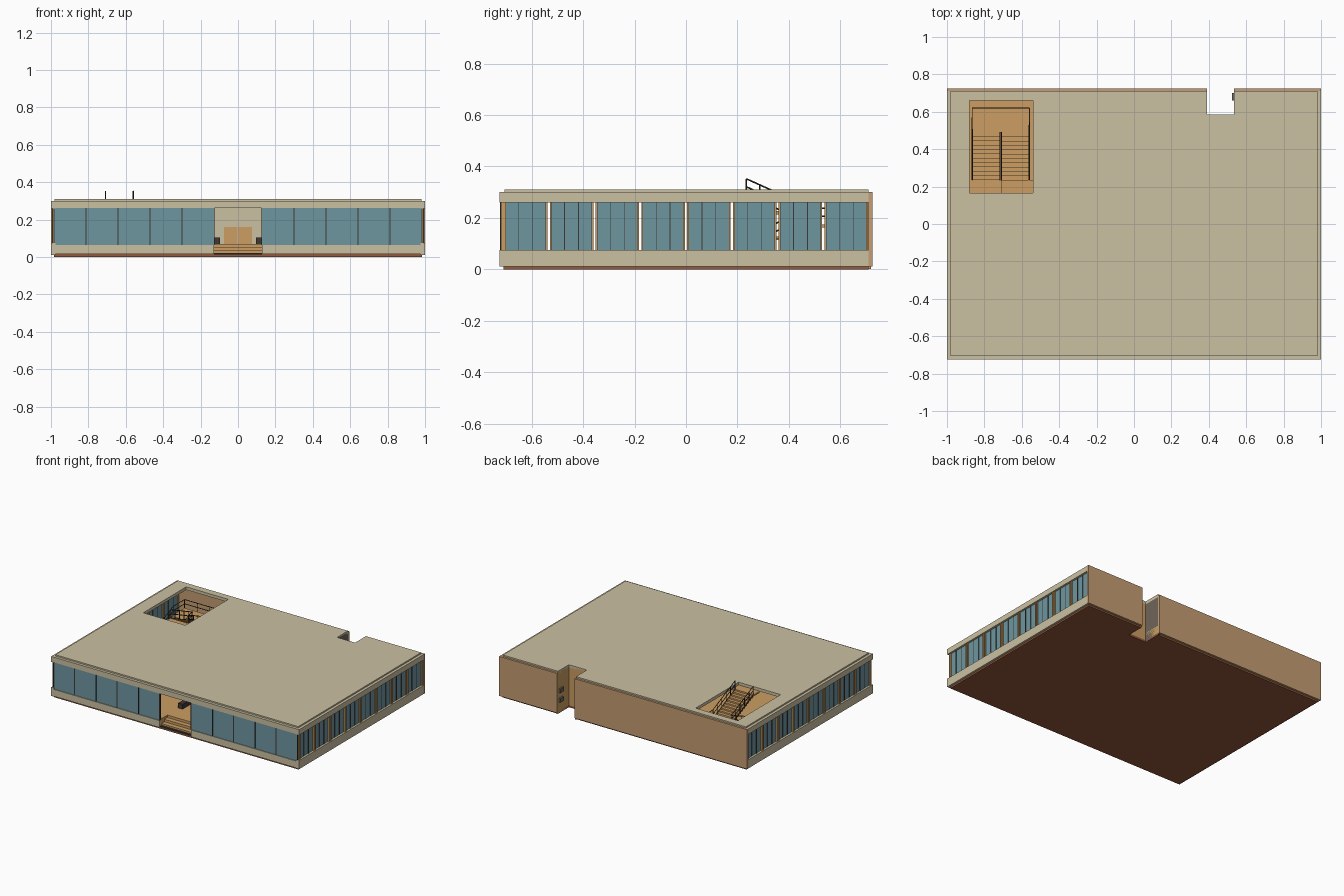
import bpy, bmesh
from mathutils import Vector

cube = bpy.data.objects.get("Cube")
if cube:
    bpy.data.objects.remove(cube)


def material(name, rgb):
    """Flat material from an sRGB triple, stored as linear."""
    col = [((c / 255 + 0.055) / 1.055) ** 2.4 for c in rgb] + [1]
    m = bpy.data.materials.new(name)
    m.use_nodes = True
    m.diffuse_color = col
    m.node_tree.nodes["Principled BSDF"].inputs["Base Color"].default_value = col
    return m


BEIGE = material("beige concrete", (203, 192, 162))
WOOD = material("warm wood", (204, 158, 98))
WALL = material("tan wall", (197, 158, 115))
GLASS = material("blue glass", (111, 150, 160))
DARK = material("dark metal", (62, 56, 50))
GREY = material("grey brown panel", (112, 102, 90))
BASE = material("red brown base", (148, 88, 60))


def finish(name, bm, mat):
    bmesh.ops.recalc_face_normals(bm, faces=bm.faces)
    me = bpy.data.meshes.new(name)
    bm.to_mesh(me)
    bm.free()
    me.materials.append(mat)
    ob = bpy.data.objects.new(name, me)
    bpy.context.collection.objects.link(ob)
    return ob


def boxes(name, items, mat):
    """One object from several (x0, x1, y0, y1, z0, z1) boxes."""
    bm = bmesh.new()
    for x0, x1, y0, y1, z0, z1 in items:
        vs = bmesh.ops.create_cube(bm, size=1)["verts"]
        for v in vs:
            v.co = ((x0 + x1) / 2 + v.co.x * (x1 - x0),
                    (y0 + y1) / 2 + v.co.y * (y1 - y0),
                    (z0 + z1) / 2 + v.co.z * (z1 - z0))
    return finish(name, bm, mat)


def slab(name, rect, z0, z1, holes, mat):
    """Flat slab with rectangular openings."""
    def cuts(i):
        vals = {r[k] for r in [rect] + holes for k in (i, i + 1)}
        return sorted(v for v in vals if rect[i] <= v <= rect[i + 1])
    xs, ys = cuts(0), cuts(2)
    bm = bmesh.new()
    for xa, xb in zip(xs, xs[1:]):
        for ya, yb in zip(ys, ys[1:]):
            cx, cy = (xa + xb) / 2, (ya + yb) / 2
            if any(h[0] < cx < h[1] and h[2] < cy < h[3] for h in holes):
                continue
            bm.faces.new([bm.verts.new((x, y, z0)) for x, y in
                          ((xa, ya), (xb, ya), (xb, yb), (xa, yb))])
    bmesh.ops.remove_doubles(bm, verts=bm.verts, dist=1e-5)
    # extruding keeps the lower faces, so the slab is closed
    ext = bmesh.ops.extrude_face_region(bm, geom=list(bm.faces), use_keep_orig=True)["geom"]
    for v in ext:
        if isinstance(v, bmesh.types.BMVert):
            v.co.z = z1
    return finish(name, bm, mat)


def bars(name, segments, radius, mat):
    """Thin tubes joining pairs of points."""
    cu = bpy.data.curves.new(name, "CURVE")
    cu.dimensions = "3D"
    cu.bevel_depth = radius
    cu.bevel_resolution = 0
    cu.use_fill_caps = True
    for seg in segments:
        sp = cu.splines.new("POLY")
        sp.points.add(len(seg) - 1)
        for p, co in zip(sp.points, seg):
            p.co = (*co, 1)
    cu.materials.append(mat)
    ob = bpy.data.objects.new(name, cu)
    bpy.context.collection.objects.link(ob)


NX0, NX1, NY = 0.39, 0.535, 0.585          # rear notch
notch = (NX0, NX1, NY, 0.8)
well = (-0.88, -0.54, 0.165, 0.66)         # stair opening in the roof
entry = (-0.127, 0.127, -0.8, -0.6)        # front entrance recess
FLOOR = 0.07

# Base, floor and roof slabs
slab("base_slab", (-0.985, 0.985, -0.71, 0.71), 0, 0.015, [notch], BASE)
slab("floor", (-0.98, 0.98, -0.71, 0.71), 0.015, FLOOR, [notch, entry], WOOD)
slab("roof", (-1, 1, -0.725, 0.71), 0.288, 0.3, [notch, well], BEIGE)
slab("roof_cap", (-0.98, 0.98, -0.705, 0.71), 0.3, 0.31, [notch, well], BEIGE)

# Concrete bands below and above the windows
boxes("front_bands", [(-1, -0.127, -0.725, -0.705, 0.015, 0.065),
                      (0.127, 1, -0.725, -0.705, 0.015, 0.065),
                      (-1, 1, -0.725, -0.7, 0.262, 0.3)], BEIGE)
for side, s in (("left", 1), ("right", -1)):
    xs = sorted((s * 0.975, s))
    boxes(side + "_bands", [(*xs, -0.725, 0.71, 0.012, 0.075),
                            (*xs, -0.725, 0.71, 0.26, 0.3)], BEIGE)

# Rear wall, split by the notch, and the notch lining
boxes("back_wall", [(-1, NX0, 0.71, 0.725, 0.012, 0.3),
                    (NX1, 1, 0.71, 0.725, 0.012, 0.3)], WALL)
boxes("notch_walls", [(NX0 - 0.01, NX1 + 0.01, NY - 0.01, NY, 0.002, 0.3),
                      (NX1, NX1 + 0.01, NY, 0.72, 0.002, 0.3)], WOOD)
boxes("notch_side_panel", [(NX0 - 0.01, NX0, NY, 0.72, 0.002, 0.3)], GREY)
boxes("notch_fixtures", [(NX1 - 0.012, NX1, 0.66, 0.7, z, z + 0.03)
                         for z in (0.08, 0.15)], GREY)

# Front windows: five panes on each side of the entrance
edges = [0.127 + 0.1715 * i for i in range(6)]
boxes("front_glass", [(*sorted((s * a, s * b)), -0.72, -0.714, 0.065, 0.262)
                      for s in (1, -1) for a, b in zip(edges, edges[1:])], GLASS)
boxes("front_mullions", [(s * e - 0.0025, s * e + 0.0025, -0.723, -0.712, 0.065, 0.262)
                         for s in (1, -1) for e in edges], DARK)
boxes("front_corner_posts", [(s * 0.988 - 0.004, s * 0.988 + 0.004, -0.718, -0.706, 0.065, 0.262)
                             for s in (1, -1)], WOOD)

# Side windows: eight bays of three panes between wooden posts
bays = [0.178 * (k - 3.5) for k in range(8)]
for side, s in (("left", 1), ("right", -1)):
    gx = sorted((s * 0.98, s * 0.985))
    px = sorted((s * 0.972, s * 0.994))
    mx = sorted((s * 0.978, s * 0.988))
    boxes(side + "_glass", [(*gx, c - 0.08, c + 0.08, 0.07, 0.262) for c in bays], GLASS)
    boxes(side + "_posts", [(*px, c + t - 0.0035, c + t + 0.0035, 0.07, 0.262)
                            for c in bays for t in (-0.081, 0.081)], WOOD)
    boxes(side + "_mullions", [(*mx, c + t - 0.0015, c + t + 0.0015, 0.07, 0.262)
                               for c in bays for t in (-0.027, 0.027)], DARK)

# Entrance steps, mat, lobby wall with doors, and seats
boxes("entry_steps", [(-0.127, 0.127, -0.7 + 0.034 * i, -0.598, 0.015, 0.034 + 0.018 * i)
                      for i in range(3)], WOOD)
boxes("entry_mat", [(-0.127, 0.127, -0.715, -0.6, 0.012, 0.022)], DARK)
boxes("lobby_wall", [(-0.2, 0.2, 0.2, 0.215, FLOOR, 0.288)], BEIGE)
boxes("lobby_doors", [(*sorted((s * 0.004, s * 0.075)), 0.194, 0.2, FLOOR, 0.16)
                      for s in (1, -1)], WOOD)
boxes("lobby_seats", [(s * 0.115 - 0.018, s * 0.115 + 0.018, -0.5, -0.4, FLOOR, 0.105)
                      for s in (1, -1)], DARK)

# Two flight staircase with a half landing
Y0, Y1, ZL, ZT, N = 0.235, 0.49, 0.175, 0.29, 11
dy = (Y1 - Y0) / N
treads = []
for i in range(N):
    y = Y0 + i * dy
    zl = FLOOR + (ZL - FLOOR) * (i + 1) / N
    zr = ZT - (ZT - ZL) * (i + 1) / N
    treads += [(-0.86, -0.715, y, y + dy, zl - 0.013, zl),
               (-0.705, -0.56, y, y + dy, zr - 0.013, zr)]
boxes("stair_treads", treads, WOOD)
boxes("stair_landings", [(-0.865, -0.555, Y1, 0.62, ZL - 0.012, ZL),
                         (-0.71, -0.54, 0.165, Y0, ZT - 0.012, ZT)], WOOD)

# Handrails and balusters
H = 0.062
rails = []
for xs, za, zb in (((-0.865, -0.717), FLOOR, ZL), ((-0.708, -0.56), ZT, ZL)):
    for x in xs:
        a, b = Vector((x, Y0, za)), Vector((x, Y1, zb))
        for h in (0, H / 2, H):
            up = Vector((0, 0, h))
            rails.append((a + up, b + up))
        for k in range(6):
            p = a.lerp(b, k / 5)
            rails.append((p, p + Vector((0, 0, H))))
for h in (H / 2, H):
    rails.append([(x, y, ZL + h) for x, y in
                  ((-0.865, Y1), (-0.865, 0.62), (-0.56, 0.62), (-0.56, Y1))])
for x in (-0.865, -0.763, -0.662, -0.56):
    rails.append(((x, 0.62, FLOOR), (x, 0.62, ZL + H)))
bars("stair_railings", rails, 0.003, DARK)
